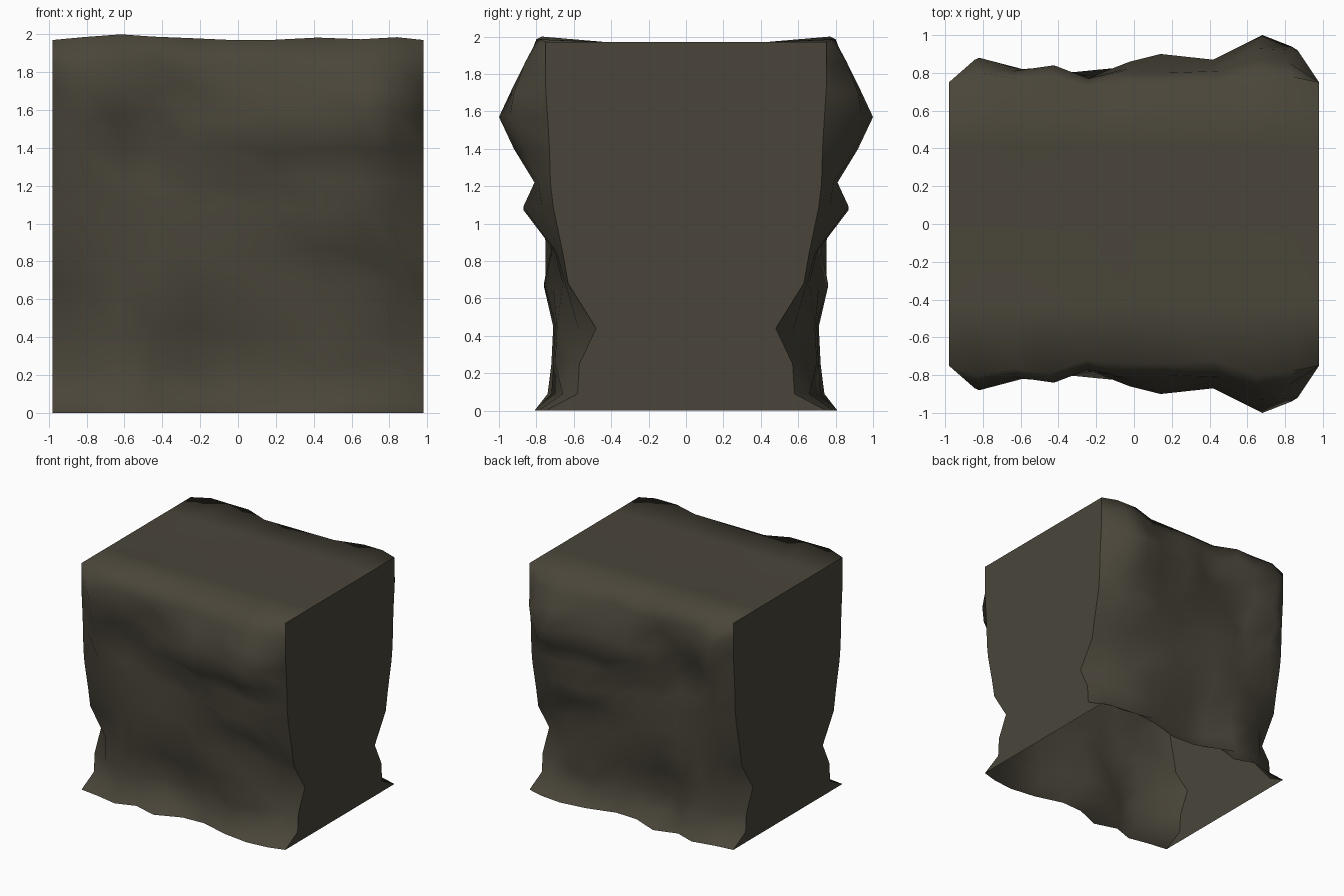
import bpy, bmesh, math

# one colour for the whole rock
rock = bpy.data.materials.new("dark brown rock")
rock.diffuse_color = (0.068, 0.060, 0.042, 1)

# cliff relief: depth from the centre plane, rows from top to base;
# the last column repeats the first because the block tiles sideways
XS = [-.98, -.82, -.62, -.45, -.25, -.03, .17, .42, .65, .84, .98]
ZS = [1.97, 1.84, 1.72, 1.57, 1.40, 1.22, 1.09, .85, .68, .44, .25, .09, 0]
RIM = [0, .015, .03, .018, .01, 0, 0, .013, .004, .015, 0]
DEPTH = [
    [.75, .80, .77, .79, .72, .74, .74, .72, .80, .78],
    [.75, .87, .81, .84, .77, .81, .80, .81, .87, .86],
    [.75, .88, .82, .83, .76, .83, .85, .82, .93, .92],
    [.74, .86, .80, .79, .78, .86, .90, .87, 1.0, .94],
    [.73, .84, .71, .73, .81, .83, .87, .86, .92, .86],
    [.725, .78, .72, .75, .72, .75, .75, .77, .81, .79],
    [.71, .76, .74, .76, .74, .74, .77, .87, .87, .77],
    [.66, .72, .72, .73, .75, .72, .72, .68, .70, .69],
    [.63, .67, .72, .76, .75, .70, .76, .71, .66, .65],
    [.48, .63, .69, .71, .65, .66, .68, .70, .69, .57],
    [.57, .63, .71, .72, .59, .64, .65, .71, .70, .61],
    [.58, .66, .73, .74, .63, .66, .66, .72, .66, .66],
    [.75, .77, .81, .75, .81, .72, .71, .78, .81, .79],
]


def add_object(name, bm):
    mesh = bpy.data.meshes.new(name)
    bm.to_mesh(mesh)
    bm.free()
    mesh.materials.append(rock)
    obj = bpy.data.objects.new(name, mesh)
    bpy.context.collection.objects.link(obj)
    return obj


def profile(i):
    """Section at column i, from the centre of the top down to the base."""
    x, c = XS[i], i % 10
    pts = [(x, 0, 1.97), (x, -.42, 1.97)]
    for r, z in enumerate(ZS):
        inside = c > 0 and 0 < r < len(ZS) - 1
        dx = .03 * math.sin(2.3 * r + 1.7 * i) if inside else 0
        dz = .025 * math.sin(1.9 * i + 2.9 * r) if inside and r < 11 and c != 8 else 0
        pts.append((x + dx, -DEPTH[r][c], z + dz + (RIM[i] if r == 0 else 0)))
    return pts


# rough cliff faces and top, mirrored front to back, open underneath
bm = bmesh.new()
cols = [[bm.verts.new(p) for p in profile(i)] for i in range(len(XS))]
for a, b in zip(cols, cols[1:]):
    for j in range(len(a) - 1):
        bm.faces.new((a[j], a[j + 1], b[j + 1], b[j])).smooth = True
cliff = add_object("cliff_face_and_top", bm)
m = cliff.modifiers.new("mirror", 'MIRROR')
m.use_axis = (False, True, False)

# flat cut ends
for name, i in (("left_end", 0), ("right_end", len(XS) - 1)):
    bm = bmesh.new()
    half = profile(i)
    loop = half + [(x, -y, z) for x, y, z in reversed(half[1:])]
    if i == 0:
        loop.reverse()
    bm.faces.new([bm.verts.new(p) for p in loop])
    bm.normal_update()
    add_object(name, bm)
